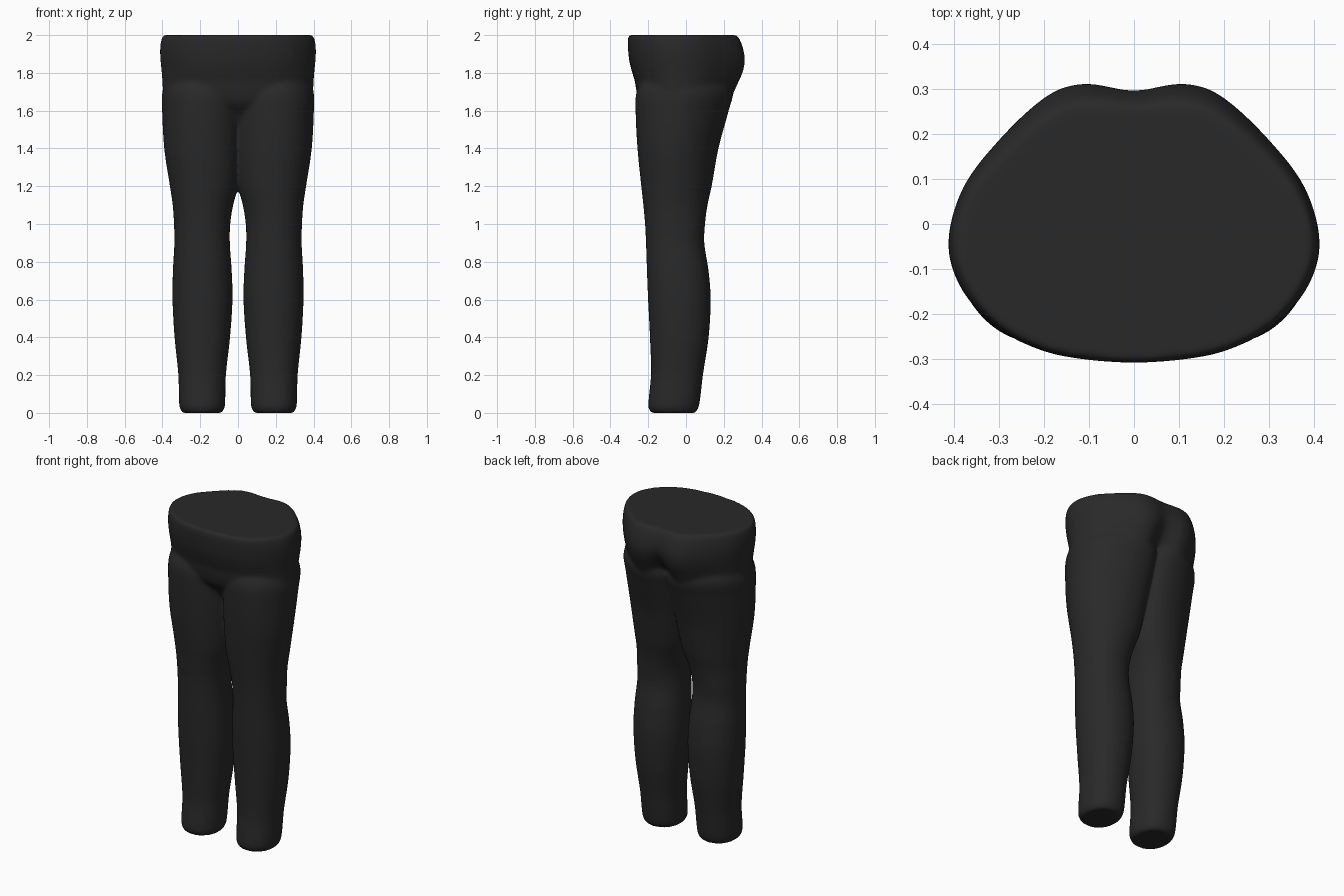
import bpy, bmesh, math

if "Cube" in bpy.data.objects:
    bpy.data.objects.remove(bpy.data.objects["Cube"])

N = 64       # points round each ring
STEP = 0.02  # spacing of rings


def smooth_rows(rows, step=STEP):
    """Cubic interpolation of rows keyed by their first value."""
    def slope(i):
        a, b = rows[max(i - 1, 0)], rows[min(i + 1, len(rows) - 1)]
        return [(q - p) / (b[0] - a[0]) for p, q in zip(a, b)]
    out = []
    for i in range(len(rows) - 1):
        a, b, ma, mb = rows[i], rows[i + 1], slope(i), slope(i + 1)
        h = b[0] - a[0]
        n = max(1, round(h / step))
        for k in range(n):
            t = k / n
            t2, t3 = t * t, t * t * t
            out.append([(2*t3 - 3*t2 + 1) * p + (t3 - 2*t2 + t) * h * u
                        + (3*t2 - 2*t3) * q + (t3 - t2) * h * v
                        for p, q, u, v in zip(a, b, ma, mb)])
    return out + [list(rows[-1])]


def loft(bm, rings):
    """Closed tube through a list of rings."""
    loops = [[bm.verts.new(p) for p in r] for r in rings]
    for a, b in zip(loops, loops[1:]):
        for i in range(len(a)):
            j = (i + 1) % len(a)
            bm.faces.new((a[i], a[j], b[j], b[i]))
    bm.faces.new(loops[0][::-1])
    bm.faces.new(loops[-1])


# Leg sections: height, inner x, outer x, front y, back y, inward skew of back
LEG = [
    (0.0, .085, .295, -.185, .05, 0), (0.03, .07, .31, -.20, .068, 0),
    (0.2, .064, .316, -.186, .09, 0), (0.4, .042, .336, -.191, .12, 0),
    (0.6, .029, .347, -.201, .131, 0), (0.75, .033, .345, -.207, .12, 0),
    (0.9, .043, .337, -.212, .097, 0), (1.0, .041, .339, -.217, .101, 0),
    (1.1, .026, .346, -.226, .114, .01), (1.2, .001, .361, -.237, .136, .02),
    (1.4, -.014, .391, -.257, .172, .04), (1.6, -.02, .402, -.267, .226, .05),
    (1.7, -.02, .40, -.262, .25, .05), (1.78, .03, .36, -.22, .22, .05),
]


def leg_ring(row, side):
    z, xi, xo, f, b, skew = row
    ring = []
    for i in range(N):
        a = 2 * math.pi * i / N
        c, s = math.cos(a), math.sin(a)
        c2 = math.copysign(abs(c) ** 0.93, c)
        s2 = math.copysign(abs(s) ** 0.93, s)
        x = (xi + xo) / 2 + (xo - xi) / 2 * c2 - skew * max(s, 0) * (1 + .5 * s)
        y = (f + b) / 2 + (b - f) / 2 * s2
        ring.append((side * x, y, z))
    return ring if side > 0 else ring[::-1]


# Hip outline from front centre round to back centre: parameter, x, y
OUTLINE = smooth_rows([
    (0, 0, -.31), (1, .1, -.303), (2, .2, -.284), (3, .3, -.235),
    (4, .38, -.15), (5, .412, -.045), (6, .38, .08), (7, .3, .187),
    (8, .2, .28), (9, .12, .311), (10, 0, .311)], 0.25)

# Hip sections: height, half width, front y, back y, depth of back groove
HIPS = [
    (1.5, .22, -.13, .06, .03), (1.58, .33, -.19, .15, .08),
    (1.64, .38, -.242, .225, .09), (1.7, .397, -.262, .257, .075),
    (1.76, .401, -.272, .284, .055), (1.8, .404, -.285, .301, .04),
    (1.86, .41, -.30, .312, .02), (1.92, .413, -.307, .304, .01),
    (1.98, .406, -.309, .283, .008), (2.0, .397, -.303, .268, .008),
]


def hip_ring(row):
    z, w, f, b, dip = row
    half = []
    for _, x, y in OUTLINE:
        d = y + .045
        y2 = -.045 + (d * (f + .045) / -.265 if d < 0 else d * (b + .045) / .356)
        if d > 0:
            y2 -= dip * math.exp(-(x / .065) ** 2)
        half.append((x * w / .412, y2, z))
    return half + [(-x, y, zz) for x, y, zz in half[-2:0:-1]]


# Trousers: two legs and hips joined into one soft skin
bm = bmesh.new()
for side in (1, -1):
    loft(bm, [leg_ring(r, side) for r in smooth_rows(LEG)])
loft(bm, [hip_ring(r) for r in smooth_rows(HIPS)])
mesh = bpy.data.meshes.new("trousers")
bm.to_mesh(mesh)
bm.free()
trousers = bpy.data.objects.new("trousers", mesh)
bpy.context.collection.objects.link(trousers)

# Dark cloth
cloth = bpy.data.materials.new("dark_cloth")
cloth.diffuse_color = (0.022, 0.022, 0.022, 1)
cloth.use_nodes = True
cloth.node_tree.nodes["Principled BSDF"].inputs["Base Color"].default_value = cloth.diffuse_color
mesh.materials.append(cloth)

# Fuse the parts and soften the creases
fuse = trousers.modifiers.new("fuse", 'REMESH')
fuse.mode = 'VOXEL'
fuse.voxel_size = 0.01
fuse.use_smooth_shade = True
soften = trousers.modifiers.new("soften", 'SMOOTH')
soften.factor = 0.5
soften.iterations = 12

bpy.context.view_layer.objects.active = trousers
trousers.select_set(True)
bpy.ops.object.convert(target='MESH')
bpy.ops.object.shade_smooth()
